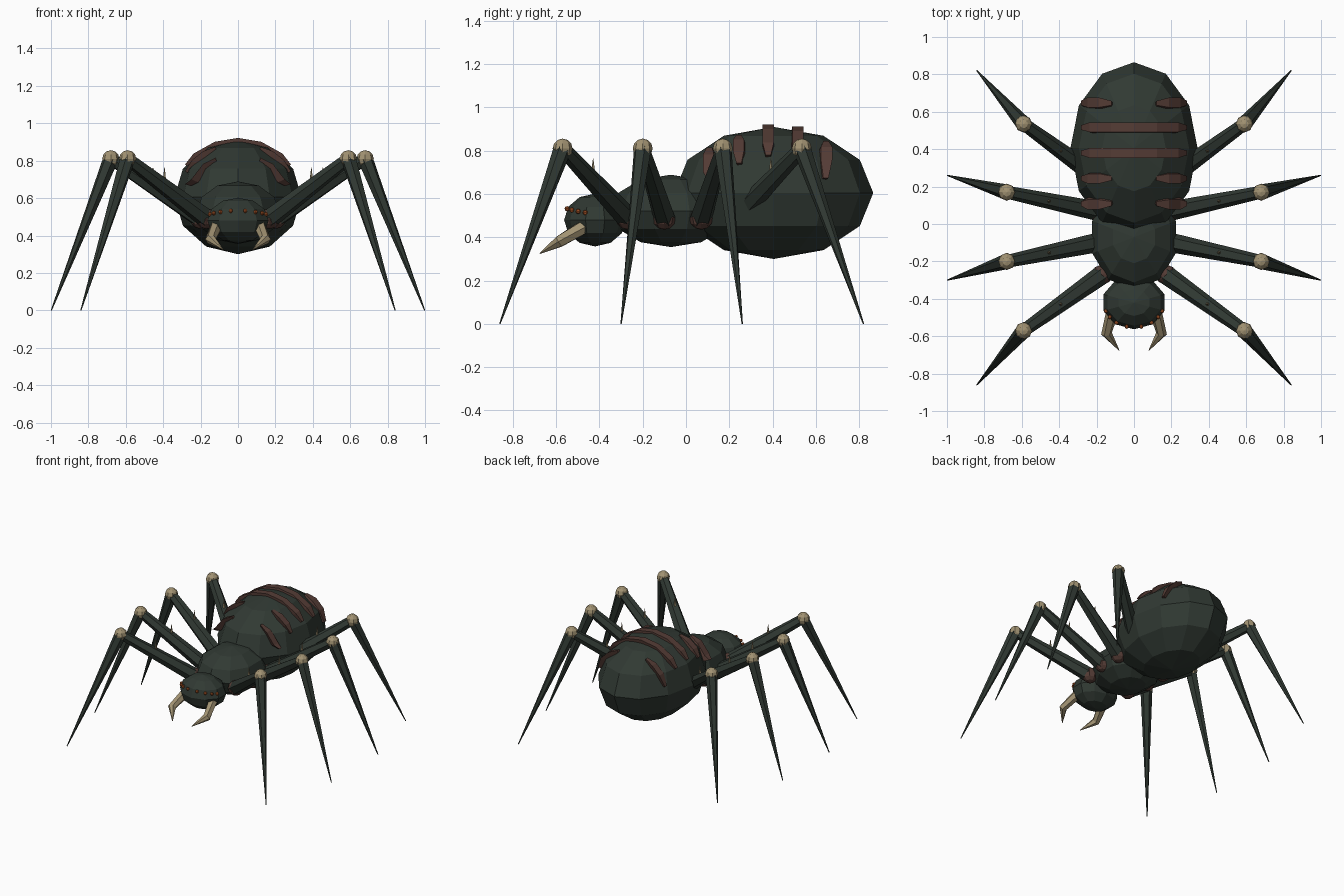
import bpy, bmesh, math
from mathutils import Vector

if "Cube" in bpy.data.objects:
    bpy.data.objects.remove(bpy.data.objects["Cube"], do_unlink=True)


def material(name, rgb):
    m = bpy.data.materials.new(name)
    m.use_nodes = True
    m.diffuse_color = (*rgb, 1)
    m.node_tree.nodes["Principled BSDF"].inputs["Base Color"].default_value = (*rgb, 1)
    return m


GREEN = material("dark_green", (0.030, 0.041, 0.033))
BROWN = material("brown", (0.090, 0.045, 0.036))
BONE = material("bone", (0.36, 0.29, 0.17))
ORANGE = material("orange", (0.40, 0.09, 0.02))


def finish(name, bm, mat):
    bmesh.ops.recalc_face_normals(bm, faces=bm.faces)
    mesh = bpy.data.meshes.new(name)
    bm.to_mesh(mesh)
    bm.free()
    mesh.materials.append(mat)
    ob = bpy.data.objects.new(name, mesh)
    bpy.context.collection.objects.link(ob)
    return ob


def ball(name, centre, radii, mat, segments=8, rings=6):
    bm = bmesh.new()
    bmesh.ops.create_uvsphere(bm, u_segments=segments, v_segments=rings, radius=1)
    bmesh.ops.scale(bm, vec=radii, verts=bm.verts)
    bmesh.ops.translate(bm, vec=centre, verts=bm.verts)
    return finish(name, bm, mat)


def tube(name, points, radii, mat, sides=6):
    """Closed tapered tube along a path, one radius per point."""
    bm = bmesh.new()
    points = [Vector(p) for p in points]
    rings = []
    for i, (p, r) in enumerate(zip(points, radii)):
        t = (points[min(i + 1, len(points) - 1)] - points[max(i - 1, 0)]).normalized()
        u = t.cross(Vector((0, 1, 0)) if abs(t.z) > 0.95 else Vector((0, 0, 1))).normalized()
        v = t.cross(u)
        angles = [math.tau * k / sides for k in range(sides)]
        rings.append([bm.verts.new(p + r * (math.cos(a) * u + math.sin(a) * v)) for a in angles])
    for a, b in zip(rings, rings[1:]):
        for k in range(sides):
            n = (k + 1) % sides
            bm.faces.new((a[k], a[n], b[n], b[k]))
    bm.faces.new(rings[0])
    bm.faces.new(rings[-1])
    return finish(name, bm, mat)


# Body
AB_C, AB_R = Vector((0, 0.405, 0.605)), Vector((0.34, 0.46, 0.305))
ball("abdomen", AB_C, AB_R, GREEN, 12)
ball("thorax", (0, -0.07, 0.522), (0.235, 0.28, 0.167), GREEN, 10)
HEAD_C, HEAD_R = Vector((0, -0.42, 0.48)), Vector((0.172, 0.143, 0.122))
ball("head", HEAD_C, HEAD_R, GREEN, 10)


# Raised bands that follow the curve of the abdomen
def band(name, y, xs):
    bm = bmesh.new()
    rows = []
    for i, x in enumerate(xs):
        d = 1 - (x / AB_R.x) ** 2 - ((y - AB_C.y) / AB_R.y) ** 2
        p = Vector((x, y, AB_C.z + AB_R.z * math.sqrt(max(d, 0.05))))
        q = p - AB_C
        n = Vector([q[k] / AB_R[k] ** 2 for k in range(3)]).normalized()
        end = i in (0, len(xs) - 1)
        half = 0.012 if end else 0.026
        low, high = p - n * 0.035, p + n * (0.004 if end else 0.012)
        side = Vector((0, half, 0))
        rows.append([bm.verts.new(c) for c in (low - side, high - side, high + side, low + side)])
    for a, b in zip(rows, rows[1:]):
        for k in range(4):
            n = (k + 1) % 4
            bm.faces.new((a[k], a[n], b[n], b[k]))
    bm.faces.new(rows[0])
    bm.faces.new(rows[-1])
    finish(name, bm, BROWN)


for i, y in enumerate((0.38, 0.515)):
    band(f"long_band_{i}", y, (-0.28, -0.23, -0.12, 0, 0.12, 0.23, 0.28))

for side, s in (("left", 1), ("right", -1)):
    for i, y in enumerate((0.11, 0.245, 0.645)):
        band(f"{side}_short_band_{i}", y, [s * x for x in (0.12, 0.18, 0.24, 0.28)])

    # Eyes in an arc across the front of the head
    for i, deg in enumerate((14, 36, 54, 70)):
        a = math.radians(deg)
        spot = Vector((s * math.sin(a) * HEAD_R.x, -math.cos(a) * HEAD_R.y, 0)) * 0.93
        spot.z = 0.052 - 0.006 * i
        ball(f"{side}_eye_{i}", HEAD_C + spot, (0.012, 0.012, 0.012), ORANGE, 6, 4)

    # Fangs
    tube(f"{side}_fang",
         [(s * 0.115, -0.47, 0.45), (s * 0.147, -0.585, 0.38), (s * 0.08, -0.675, 0.325)],
         (0.034, 0.029, 0.002), BONE)

    # Legs: hip, knee and foot, with a spike on each upper leg
    legs = [((0.17, -0.27), (0.59, -0.57), (0.84, -0.86)),
            ((0.20, -0.10), (0.68, -0.20), (0.998, -0.30)),
            ((0.20, 0.07), (0.68, 0.17), (0.998, 0.26)),
            ((0.17, 0.23), (0.59, 0.535), (0.84, 0.82))]
    for i, (h, k, f) in enumerate(legs):
        hip = Vector((s * h[0], h[1], 0.49))
        knee = Vector((s * k[0], k[1], 0.81))
        foot = Vector((s * f[0], f[1], 0))
        ball(f"{side}_hip_{i}", hip, (0.055, 0.055, 0.055), BROWN)
        tube(f"{side}_upper_leg_{i}", (hip, knee), (0.052, 0.034), GREEN)
        ball(f"{side}_knee_{i}", knee, (0.046, 0.046, 0.046), BONE)
        tube(f"{side}_lower_leg_{i}", (knee, foot), (0.042, 0.003), GREEN)
        base = hip.lerp(knee, 0.53) + Vector((0, 0, 0.03))
        tube(f"{side}_spike_{i}", (base, base + Vector((0, 0, 0.075))), (0.011, 0.001), BONE, 5)
